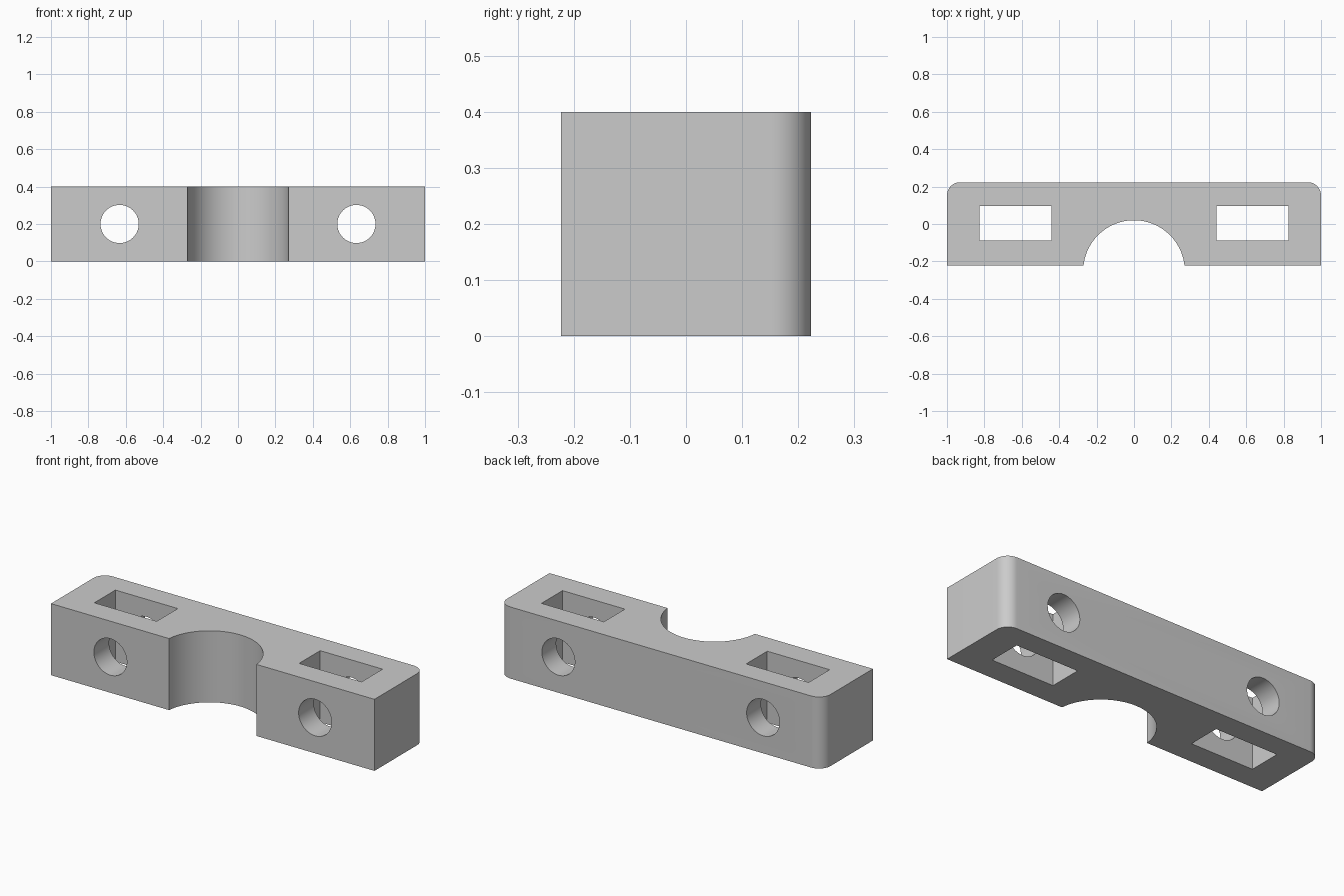
import bpy
import bmesh
from math import pi, sin, cos, asin

LENGTH, DEPTH, HEIGHT = 2.0, 0.446, 0.4
X, Y = LENGTH / 2, DEPTH / 2
CORNER = 0.07
SADDLE_R, SADDLE_Y = 0.2715, -0.2515
HOLE_X, HOLE_R = 0.633, 0.102

cube = bpy.data.objects.get("Cube")
if cube:
    bpy.data.objects.remove(cube, do_unlink=True)

grey = bpy.data.materials.new("plain grey")
grey.use_nodes = True
colour = (0.6, 0.6, 0.6, 1)
grey.diffuse_color = colour
grey.node_tree.nodes["Principled BSDF"].inputs["Base Color"].default_value = colour


def arc(cx, cy, radius, start, end, steps):
    angles = [start + (end - start) * i / steps for i in range(steps + 1)]
    return [(cx + radius * cos(a), cy + radius * sin(a)) for a in angles]


def add_cut(target, cutter):
    mod = target.modifiers.new(cutter.name, 'BOOLEAN')
    mod.operation = 'DIFFERENCE'
    mod.solver = 'EXACT'
    mod.object = cutter
    bpy.context.view_layer.objects.active = target
    bpy.ops.object.modifier_apply(modifier=mod.name)
    bpy.data.objects.remove(cutter, do_unlink=True)


# Clamp body: outline with rounded back corners and a round front saddle
lip = asin((-Y - SADDLE_Y) / SADDLE_R)
outline = [(X, -Y)]
outline += arc(X - CORNER, Y - CORNER, CORNER, 0, pi / 2, 12)
outline += arc(-X + CORNER, Y - CORNER, CORNER, pi / 2, pi, 12)
outline += [(-X, -Y)]
outline += arc(0, SADDLE_Y, SADDLE_R, pi - lip, lip, 48)

bm = bmesh.new()
base = bm.faces.new([bm.verts.new((x, y, 0)) for x, y in outline])
top = bmesh.ops.extrude_face_region(bm, geom=[base])["geom"]
bmesh.ops.translate(bm, vec=(0, 0, HEIGHT),
                    verts=[v for v in top if isinstance(v, bmesh.types.BMVert)])
bmesh.ops.recalc_face_normals(bm, faces=bm.faces)
mesh = bpy.data.meshes.new("clamp_body")
bm.to_mesh(mesh)
bm.free()
mesh.materials.append(grey)
body = bpy.data.objects.new("clamp_body", mesh)
bpy.context.collection.objects.link(body)

# Nut slots (vertical) and bolt holes (front to back) on both sides
for side in (-1, 1):
    bpy.ops.mesh.primitive_cube_add(size=1, location=(side * HOLE_X, 0.004, HEIGHT / 2))
    slot = bpy.context.object
    slot.name = "slot_cutter"
    slot.scale = (0.386, 0.186, 1)
    slot.hide_render = True
    add_cut(body, slot)

    bpy.ops.mesh.primitive_cylinder_add(vertices=48, radius=HOLE_R, depth=1,
                                        location=(side * HOLE_X, 0, HEIGHT / 2),
                                        rotation=(pi / 2, 0, 0))
    hole = bpy.context.object
    hole.name = "hole_cutter"
    hole.hide_render = True
    add_cut(body, hole)

# Smooth the curved walls, keep the edges sharp
bpy.ops.object.select_all(action='DESELECT')
body.select_set(True)
bpy.context.view_layer.objects.active = body
bpy.ops.object.shade_smooth_by_angle(angle=pi / 6)
